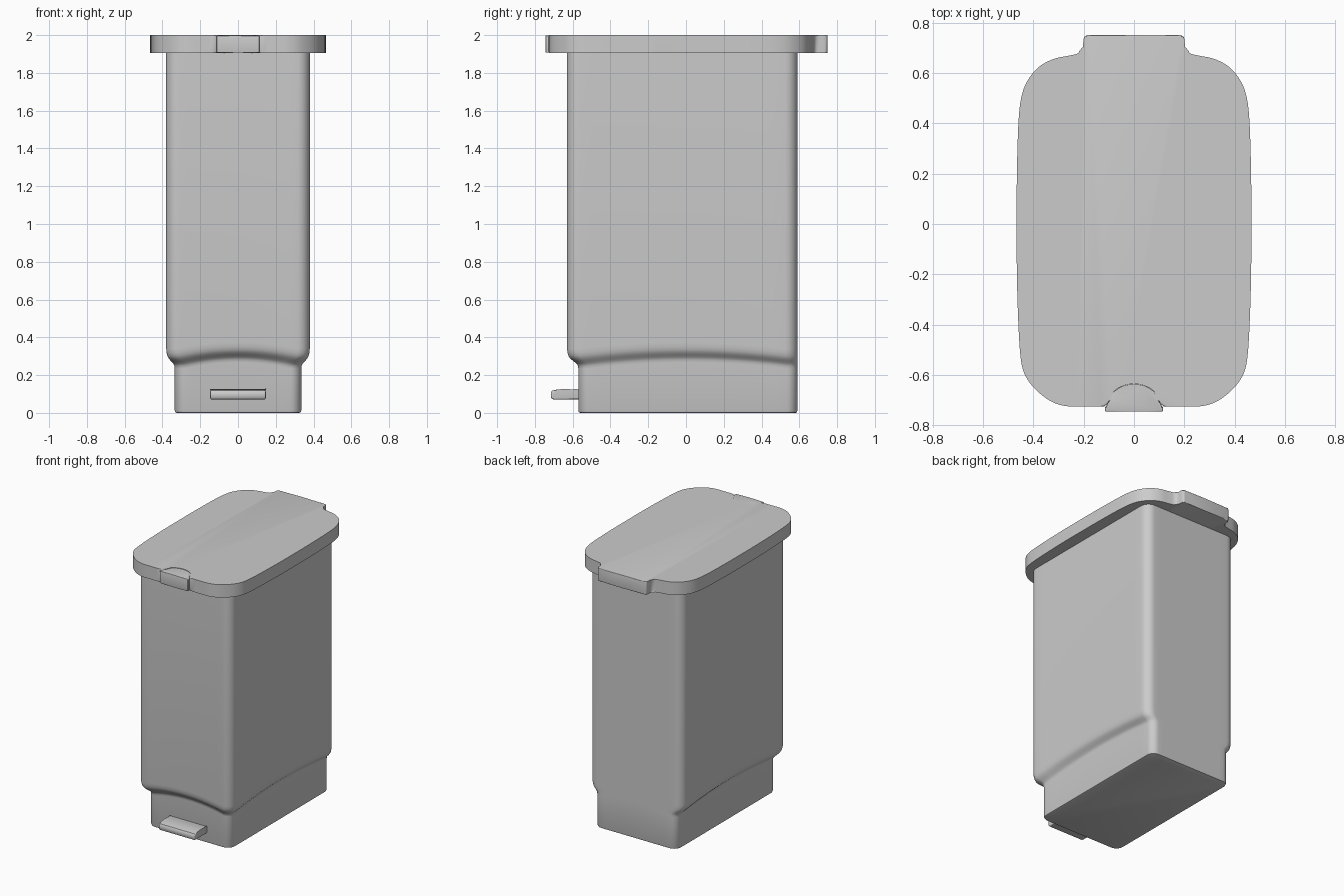
import bpy, bmesh, math
from mathutils import Vector

if "Cube" in bpy.data.objects:
    bpy.data.objects.remove(bpy.data.objects["Cube"])


def finish(name, bm):
    bmesh.ops.recalc_face_normals(bm, faces=bm.faces)
    me = bpy.data.meshes.new(name)
    bm.to_mesh(me)
    bm.free()
    ob = bpy.data.objects.new(name, me)
    bpy.context.collection.objects.link(ob)
    bpy.ops.object.select_all(action='DESELECT')
    ob.select_set(True)
    bpy.context.view_layer.objects.active = ob
    bpy.ops.object.shade_smooth_by_angle(angle=math.radians(35))
    return ob


def loft(name, rings):
    bm = bmesh.new()
    loops = [[bm.verts.new(p) for p in r] for r in rings]
    n = len(loops[0])
    for a, b in zip(loops, loops[1:]):
        for i in range(n):
            j = (i + 1) % n
            bm.faces.new((a[i], a[j], b[j], b[i]))
    bm.faces.new(loops[0][::-1])
    bm.faces.new(loops[-1])
    return finish(name, bm)


def prism(name, pts, depth, bevel):
    """Extrude a closed 3D outline along depth and round both rims."""
    bm = bmesh.new()
    a = [bm.verts.new(p) for p in pts]
    b = [bm.verts.new(Vector(p) + Vector(depth)) for p in pts]
    caps = [bm.faces.new(a[::-1]), bm.faces.new(b)]
    for i in range(len(a)):
        j = (i + 1) % len(a)
        bm.faces.new((a[i], a[j], b[j], b[i]))
    rim = [e for f in caps for e in f.edges]
    bmesh.ops.bevel(bm, geom=rim, offset=bevel, segments=3, profile=0.5,
                    affect='EDGES', clamp_overlap=True)
    return finish(name, bm)


def mirrored(half):
    return half + [(-x, y) for x, y in reversed(half) if abs(x) > 1e-6]


def smooth_path(pts, n=4):
    """Catmull-Rom curve through the points."""
    p = [Vector(q) for q in [pts[0]] + pts + [pts[-1]]]
    out = []
    for i in range(1, len(p) - 2):
        a, b, c, d = p[i - 1:i + 3]
        for k in range(n):
            t = k / n
            v = 0.5 * (2 * b + (c - a) * t + (2 * a - 5 * b + 4 * c - d) * t * t
                       + (3 * b - a - 3 * c + d) * t ** 3)
            out.append((v.x, v.y))
    return out + [pts[-1]]


def body_ring(hx, y0, y1, r, z, arch):
    """Rounded rectangle whose front and sides bow upward by arch."""
    corners = [(hx - r, y0 + r, -90), (hx - r, y1 - r, 0),
               (-hx + r, y1 - r, 90), (-hx + r, y0 + r, 180)]
    pts = []
    for k, (cx, cy, a0) in enumerate(corners):
        arc = []
        for s in range(9):
            a = math.radians(a0 + 90 * s / 8)
            arc.append((cx + r * math.cos(a), cy + r * math.sin(a)))
        nx, ny, na = corners[(k + 1) % 4]
        na = math.radians(na)
        end = (nx + r * math.cos(na), ny + r * math.sin(na))
        last = arc[-1]
        pts += [(x, y, z) for x, y in arc]
        for s in range(1, 16):
            t = s / 16
            lift = arch * (1 - (2 * t - 1) ** 2)
            pts.append((last[0] + (end[0] - last[0]) * t,
                        last[1] + (end[1] - last[1]) * t, z + lift))
    return pts


# body: narrow base, arched shoulder, straight upper bin
rings = [body_ring(0.325, -0.56, 0.58, 0.05, 0, 0),
         body_ring(0.332, -0.567, 0.587, 0.055, 0.003, 0),
         body_ring(0.335, -0.57, 0.59, 0.055, 0.012, 0)]
for z, t in [(0.235, 0), (0.25, 0.04), (0.26, 0.15), (0.27, 0.35), (0.28, 0.56),
             (0.29, 0.74), (0.302, 0.87), (0.318, 0.95), (0.34, 1)]:
    rings.append(body_ring(0.335 + 0.045 * t, -0.57 - 0.06 * t, 0.59,
                           0.055 + 0.01 * t, z, 0.033))
rings.append(body_ring(0.38, -0.63, 0.59, 0.065, 1.92, 0))
loft("bin_body", rings)

# lid: bowed outline with hinge tab behind and latch notch in front
arch = [(0.1 * math.sin(a), -0.71 + 0.075 * math.cos(a))
        for a in [math.pi / 2 * i / 10 for i in range(11)]]
side = smooth_path([(0.118, -0.724), (0.2, -0.725), (0.27, -0.723), (0.33, -0.704),
                    (0.39, -0.658), (0.43, -0.605), (0.449, -0.54), (0.459, -0.4),
                    (0.465, -0.2), (0.466, 0), (0.465, 0.2), (0.459, 0.4),
                    (0.448, 0.5), (0.425, 0.565), (0.38, 0.622), (0.32, 0.655),
                    (0.26, 0.668), (0.22, 0.678), (0.204, 0.695),
                    (0.201, 0.728), (0.196, 0.744), (0.182, 0.75)])
lid = mirrored(arch + side + [(0, 0.75)])
prism("lid", [(x, y, 1.905) for x, y in lid], (0, 0, 0.095), 0.006)

# latch filling the notch
latch = mirrored([(x * 0.99, y - 0.001) for x, y in arch]
                 + [(0.115, -0.727), (0.115, -0.741), (0.111, -0.745), (0, -0.745)])
prism("latch", [(x, y, 1.907) for x, y in latch], (0, 0, 0.09), 0.005)

# foot pedal
pedal = [(-0.55, 0.072), (-0.695, 0.07), (-0.71, 0.074), (-0.716, 0.084),
         (-0.716, 0.108), (-0.709, 0.118), (-0.68, 0.124), (-0.64, 0.127),
         (-0.60, 0.124), (-0.58, 0.12), (-0.55, 0.12)]
prism("foot_pedal", [(-0.147, y, z) for y, z in pedal], (0.294, 0, 0), 0.008)
